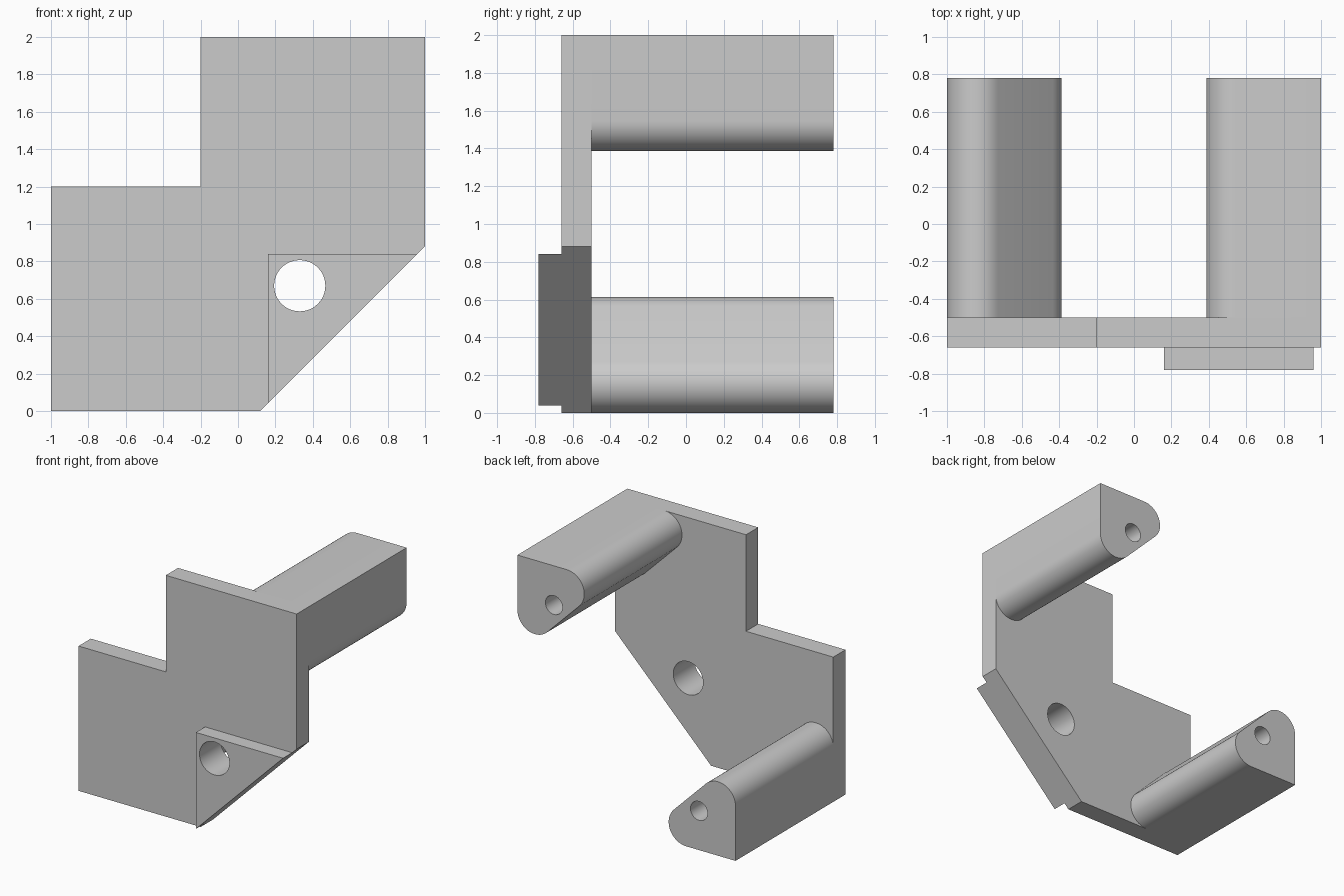
import bpy
import bmesh
from math import cos, sin, pi, radians

cube = bpy.data.objects.get("Cube")
if cube:
    bpy.data.objects.remove(cube, do_unlink=True)

GREY = (0.6, 0.6, 0.6, 1.0)
grey = bpy.data.materials.new("plain_grey")
grey.use_nodes = True
grey.diffuse_color = GREY
grey.node_tree.nodes["Principled BSDF"].inputs["Base Color"].default_value = GREY

PAD_FRONT, PLATE_FRONT, PLATE_BACK, ARM_END = -0.78, -0.66, -0.5, 0.78


def extrude_profile(name, points, y0, y1):
    """Prism from an (x, z) outline running from y0 to y1."""
    bm = bmesh.new()
    base = bm.faces.new([bm.verts.new((x, y0, z)) for x, z in points])
    grown = bmesh.ops.extrude_face_region(bm, geom=[base])["geom"]
    moved = [v for v in grown if isinstance(v, bmesh.types.BMVert)]
    bmesh.ops.translate(bm, vec=(0, y1 - y0, 0), verts=moved)
    bmesh.ops.recalc_face_normals(bm, faces=bm.faces)
    mesh = bpy.data.meshes.new(name)
    bm.to_mesh(mesh)
    bm.free()
    mesh.materials.append(grey)
    obj = bpy.data.objects.new(name, mesh)
    bpy.context.collection.objects.link(obj)
    return obj


def arc(cx, cz, r, start, end, steps):
    angles = [radians(start + (end - start) * i / steps) for i in range(steps + 1)]
    return [(cx + r * cos(a), cz + r * sin(a)) for a in angles]


def drill(obj, x, z, r, y0, y1):
    """Cut a round hole along y, then smooth the curved faces."""
    cutter = extrude_profile("hole_cutter", arc(x, z, r, 0, 360, 48)[:-1], y0, y1)
    cutter.hide_render = True
    mod = obj.modifiers.new("hole", "BOOLEAN")
    mod.operation = "DIFFERENCE"
    mod.solver = "EXACT"
    mod.object = cutter
    bpy.ops.object.select_all(action="DESELECT")
    obj.select_set(True)
    bpy.context.view_layer.objects.active = obj
    bpy.ops.object.modifier_apply(modifier=mod.name)
    bpy.data.objects.remove(cutter, do_unlink=True)
    bpy.ops.object.shade_smooth_by_angle(angle=radians(30))


# Stepped plate with a bevelled lower corner
plate = extrude_profile("plate", [(-1, 0), (0.12, 0), (1, 0.88), (1, 2),
                                  (-0.2, 2), (-0.2, 1.2), (-1, 1.2)],
                        PLATE_FRONT, PLATE_BACK)
# Raised triangular pad around the plate hole
pad = extrude_profile("triangular_pad", [(0.16, 0.04), (0.96, 0.84), (0.16, 0.84)],
                      PAD_FRONT, PLATE_FRONT)
for part in (plate, pad):
    drill(part, 0.33, 0.67, 0.137, -1, 0)

# Two arms: right-angled corner outside, rounded tips and a sloped inner side
SIZE, R = 0.613, 0.16
tip = SIZE - R
profile = [(0, 0)] + arc(tip, R, R, -90, 45, 18) + arc(R, tip, R, 45, 180, 18)
for name, corner_x, corner_z, side in (("lower_arm", -1, 0, 1), ("upper_arm", 1, 2, -1)):
    outline = [(corner_x + side * u, corner_z + side * v) for u, v in profile]
    arm = extrude_profile(name, outline, PLATE_BACK, ARM_END)
    drill(arm, corner_x + side * 0.335, corner_z + side * 0.325, 0.078,
          ARM_END - 0.6, ARM_END + 0.1)
